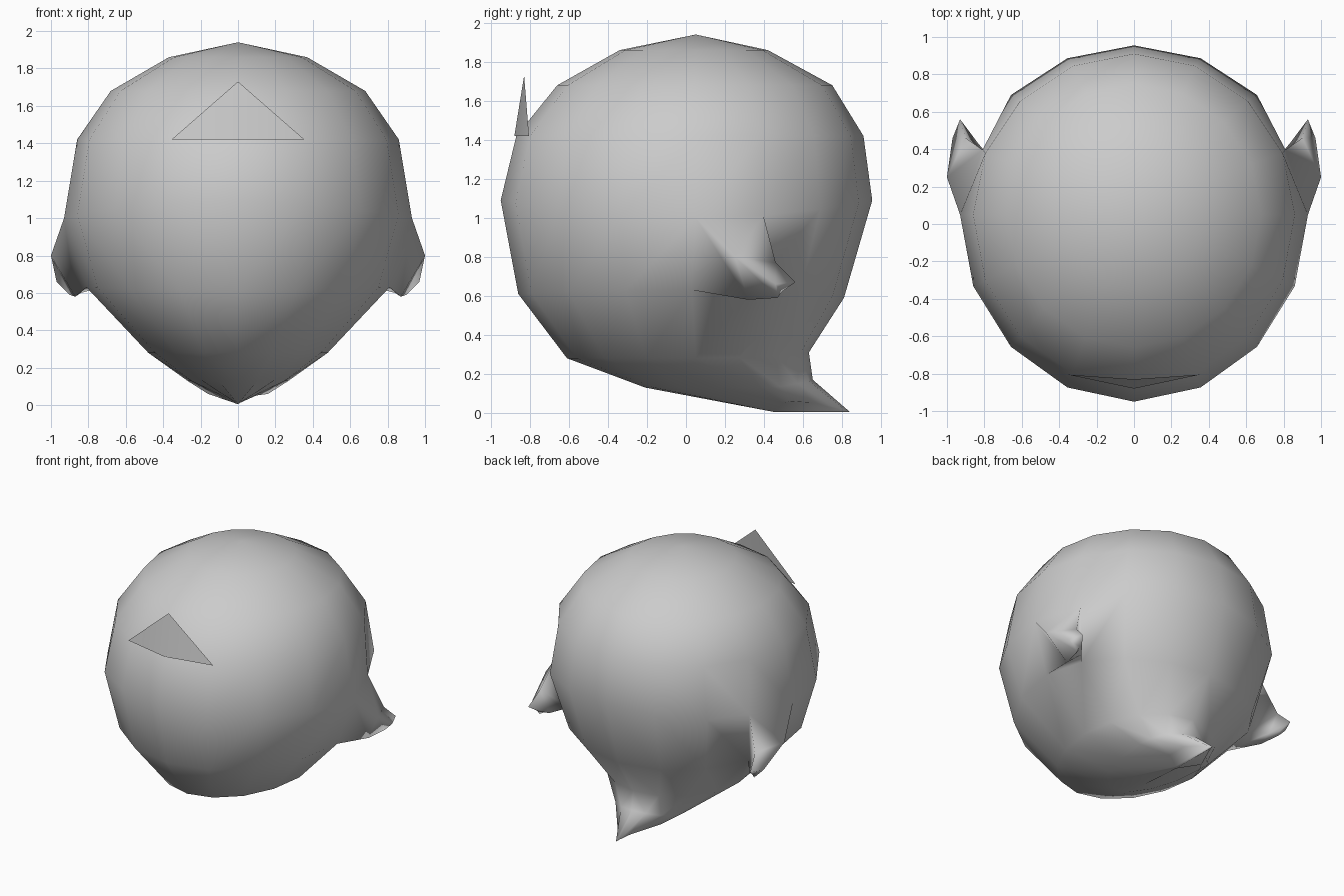
import bpy, bmesh, math

cube = bpy.data.objects.get("Cube")
if cube:
    bpy.data.objects.remove(cube, do_unlink=True)

grey = bpy.data.materials.new("plain grey")
grey.use_nodes = True
colour = (0.6, 0.6, 0.6, 1)
grey.diffuse_color = colour
grey.node_tree.nodes["Principled BSDF"].inputs["Base Color"].default_value = colour


def finish(name, bm):
    """Turn half of a part into a smooth, mirrored object."""
    for f in bm.faces:
        f.smooth = True
    mesh = bpy.data.meshes.new(name)
    bm.to_mesh(mesh)
    bm.free()
    mesh.materials.append(grey)
    ob = bpy.data.objects.new(name, mesh)
    bpy.context.collection.objects.link(ob)
    mirror = ob.modifiers.new("mirror", 'MIRROR')
    mirror.use_clip = True
    return ob


# Body rings: half width, middle y, front y, back y, front z, side z, back z
RINGS = [
    (0.37, 0.05, -0.34, 0.42, 1.86, 1.86, 1.86),
    (0.68, 0.05, -0.66, 0.75, 1.68, 1.68, 1.68),
    (0.86, 0.05, -0.87, 0.91, 1.42, 1.42, 1.42),
    (0.93, 0.05, -0.95, 0.955, 1.09, 1.00, 1.09),
    (0.81, 0.03, -0.86, 0.81, 0.61, 0.63, 0.59),
    (0.48, 0.05, -0.61, 0.63, 0.28, 0.28, 0.31),
    (0.27, 0.38, -0.21, 0.65, 0.13, 0.13, 0.17),
    (0.16, 0.53, 0.45, 0.84, 0.005, 0.06, 0.005),
]
STEPS = 8            # faces around half of the body
WING_RING, WING_STEP = 3, 4

bm = bmesh.new()
rings = []
for i, (w, yc, yf, yb, zf, zs, zb) in enumerate(RINGS):
    ring = []
    for j in range(STEPS + 1):
        a = math.pi * (j / STEPS - 0.5)
        s = math.sin(a)
        y_end, z_end = (yb, zb) if s > 0 else (yf, zf)
        # The last ring is a diamond so that the tail ends in a point
        x = w * (1 - abs(s)) if i == len(RINGS) - 1 else w * math.cos(a)
        if j in (0, STEPS):
            x = 0
        ring.append(bm.verts.new((x, yc + abs(s) * (y_end - yc),
                                  zs + s * s * (z_end - zs))))
    rings.append(ring)
rings[WING_RING][WING_STEP + 1].co.x = 0.81

top = bm.verts.new((0, 0.05, 1.94))
for j in range(STEPS):
    bm.faces.new((rings[0][j], rings[0][j + 1], top))
    for i in range(len(rings) - 1):
        if (i, j) != (WING_RING, WING_STEP):
            bm.faces.new((rings[i + 1][j], rings[i + 1][j + 1],
                          rings[i][j + 1], rings[i][j]))
bm.faces.new(list(reversed(rings[-1])))

# Wing drawn out of one side face, hooking backwards to a tip
up, low = rings[WING_RING], rings[WING_RING + 1]
loop = [low[WING_STEP], low[WING_STEP + 1], up[WING_STEP + 1], up[WING_STEP]]
WING = [
    [(0.87, 0.32, 0.58), (0.84, 0.44, 0.60), (0.90, 0.46, 0.77), (1.00, 0.25, 0.80)],
    [(0.90, 0.47, 0.59), (0.90, 0.49, 0.62), (0.93, 0.56, 0.67), (0.97, 0.46, 0.66)],
]
for points in WING:
    nxt = [bm.verts.new(p) for p in points]
    for k in range(4):
        n = (k + 1) % 4
        bm.faces.new((loop[k], loop[n], nxt[n], nxt[k]))
    loop = nxt
bm.faces.new(loop)
finish("body", bm)

# Crest: a thin bent triangle standing on the forehead
bm = bmesh.new()
bm.faces.new([bm.verts.new(p) for p in
              ((0, -0.88, 1.42), (0.355, -0.805, 1.42), (0, -0.83, 1.73))])
finish("crest", bm)
